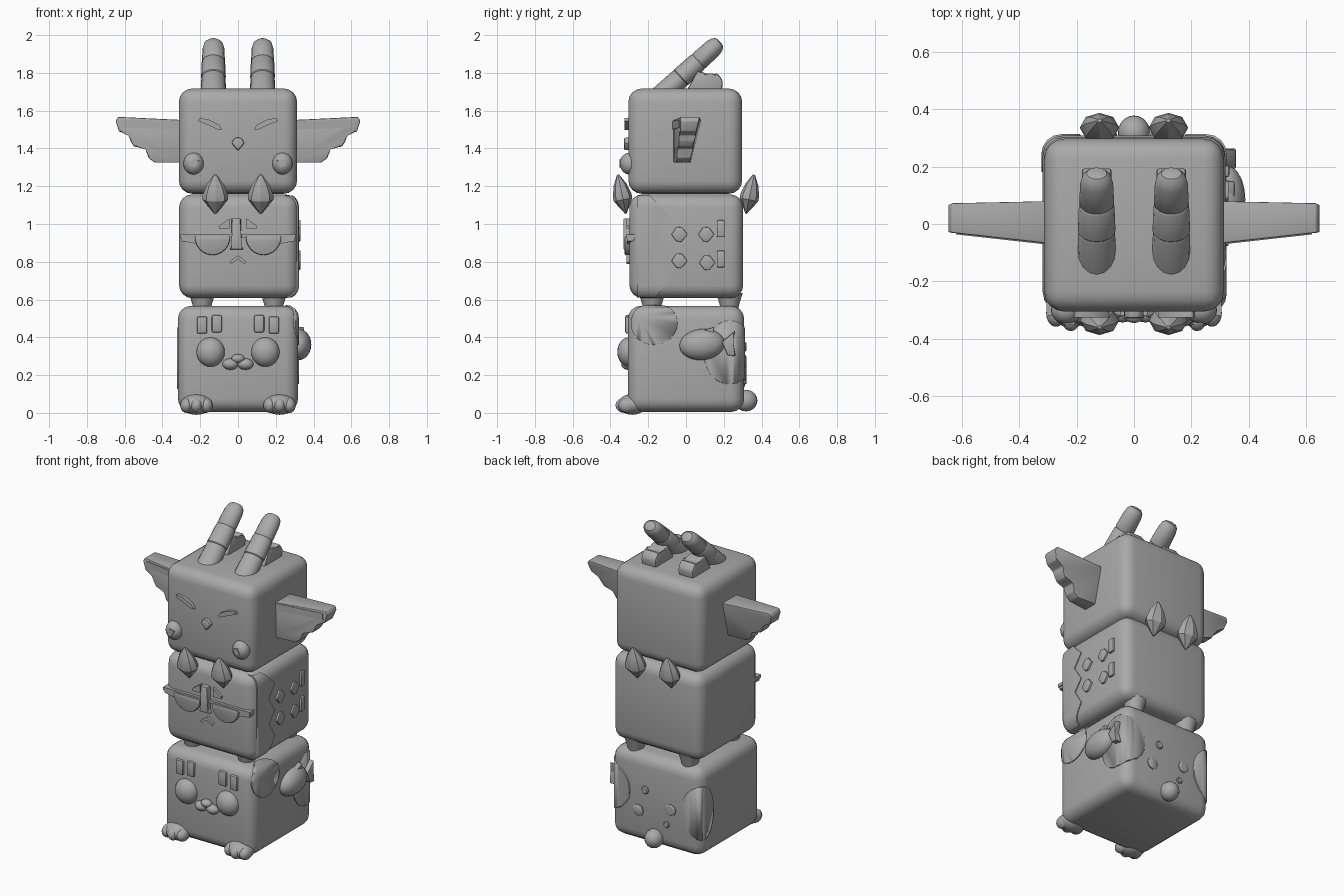
import bpy, bmesh, math
from mathutils import Vector, Matrix

if "Cube" in bpy.data.objects:
    bpy.data.objects.remove(bpy.data.objects["Cube"])

grey = bpy.data.materials.new("plain grey")
grey.diffuse_color = (0.4, 0.4, 0.4, 1)
grey.use_nodes = True
grey.node_tree.nodes["Principled BSDF"].inputs["Base Color"].default_value = grey.diffuse_color


def finish(name, bm, angle=35):
    bmesh.ops.recalc_face_normals(bm, faces=bm.faces[:])
    me = bpy.data.meshes.new(name)
    bm.to_mesh(me)
    bm.free()
    ob = bpy.data.objects.new(name, me)
    bpy.context.collection.objects.link(ob)
    me.materials.append(grey)
    bpy.ops.object.select_all(action='DESELECT')
    ob.select_set(True)
    bpy.context.view_layer.objects.active = ob
    bpy.ops.object.shade_smooth_by_angle(angle=math.radians(angle))
    return ob


def block(name, lo, hi, bevel, segs=4, angle=35):
    lo, hi = Vector(lo), Vector(hi)
    bm = bmesh.new()
    bmesh.ops.create_cube(bm, size=1)
    for v in bm.verts:
        v.co = (lo + hi) / 2 + v.co * (hi - lo)
    bmesh.ops.bevel(bm, geom=bm.edges[:], offset=bevel, segments=segs, profile=0.5, affect='EDGES')
    return finish(name, bm, angle)


def ball(name, c, r, tilt=0):
    bm = bmesh.new()
    bmesh.ops.create_uvsphere(bm, u_segments=20, v_segments=12, radius=1)
    bm.transform(Matrix.Translation(c) @ Matrix.Rotation(tilt, 4, 'X') @ Matrix.Diagonal((*r, 1)))
    return finish(name, bm)


def prism(name, pts, axis, a, b, shape=None, bevel=0):
    """Extrude a profile along y (points are x,z) or along x (points are y,z)."""
    place = (lambda p, d: (p[0], d, p[1])) if axis == 'y' else (lambda p, d: (d, p[0], p[1]))
    bm = bmesh.new()
    A = [bm.verts.new(place(p, a)) for p in pts]
    B = [bm.verts.new(place(p, b)) for p in pts]
    n = len(pts)
    bm.faces.new(A)
    bm.faces.new(B[::-1])
    for i in range(n):
        bm.faces.new((A[i], A[(i + 1) % n], B[(i + 1) % n], B[i]))
    if shape:
        for v in bm.verts:
            v.co = shape(v.co)
    if bevel:
        bmesh.ops.bevel(bm, geom=bm.edges[:], offset=bevel, segments=2, profile=0.5, affect='EDGES')
    return finish(name, bm)


def lathe(name, origin, direction, profile, sx=1, sides=16, angle=35):
    """Stack rings of (distance, radius) along a direction lying in the yz plane."""
    o, d = Vector(origin), Vector(direction).normalized()
    u = Vector((1, 0, 0))
    w = d.cross(u)
    bm = bmesh.new()
    rings = []
    for t, r in profile:
        rings.append([bm.verts.new(o + d * t + r * (u * sx * math.cos(k * math.tau / sides)
                     + w * math.sin(k * math.tau / sides))) for k in range(sides)])
    for R, S in zip(rings, rings[1:]):
        for k in range(sides):
            bm.faces.new((R[k], R[(k + 1) % sides], S[(k + 1) % sides], S[k]))
    bm.faces.new(rings[0])
    bm.faces.new(rings[-1])
    return finish(name, bm, angle)


def patch(name, lo, hi, cutter):
    """Thin raised skin over a block, kept only inside the cutter; wraps corners."""
    g = 0.005
    ob = block(name, [c - g for c in lo], [c + g for c in hi], 0.07)
    m = ob.modifiers.new("trim", 'BOOLEAN')
    m.operation, m.object, m.solver = 'INTERSECT', cutter, 'EXACT'
    bpy.ops.object.modifier_apply(modifier="trim")
    bpy.data.objects.remove(cutter)


def flip(pts, s):
    return [(x * s, z) for x, z in pts]


# three stacked rounded blocks
LOW = ((-0.318, -0.308, 0.005), (0.318, 0.308, 0.567))
MID = ((-0.312, -0.300, 0.607), (0.318, 0.303, 1.157))
TOP = ((-0.313, -0.305, 1.160), (0.313, 0.297, 1.717))
block("bottom_block", *LOW, 0.07)
block("middle_block", *MID, 0.07)
block("top_block", *TOP, 0.07)

for s in (-1, 1):
    # horns with stepped segments and a rear prong
    lathe("horn", (s * 0.13, -0.131, 1.68), (0, 0.737, 0.676),
          [(-0.03, 0.058), (0.13, 0.055), (0.14, 0.052), (0.145, 0.056), (0.26, 0.053), (0.268, 0.048),
           (0.275, 0.052), (0.37, 0.049), (0.40, 0.043), (0.417, 0.030), (0.422, 0.012)], sx=1.17)
    prism("horn_prong", [(0, 1.70), (0.06, 1.81), (0.10, 1.80), (0.13, 1.785), (0.165, 1.80),
                         (0.195, 1.76), (0.19, 1.70)], 'x', s * 0.13 - 0.052, s * 0.13 + 0.052, bevel=0.012)

    # stepped feather wings, narrowing outward and downward
    def wing(co):
        t = (abs(co.x) - 0.28) / 0.36
        h = (co.z - 1.325) / 0.24
        y = -0.07 + 0.04 * t if co.y < 0 else 0.025 + 0.06 * h - 0.012 * t
        return Vector((co.x, y, co.z))
    prism("wing", flip([(0.28, 1.55), (0.635, 1.567), (0.648, 1.545), (0.63, 1.49), (0.575, 1.472), (0.57, 1.44),
                        (0.55, 1.41), (0.485, 1.40), (0.475, 1.35), (0.44, 1.325), (0.28, 1.325)], s),
          'y', -1, 1, shape=wing, bevel=0.006)
    prism("wing_feather", flip([(0.28, 1.545), (0.62, 1.552), (0.62, 1.51), (0.28, 1.50)], s), 'y', -0.068, -0.03,
          shape=lambda c: c + Vector((0, 0.04 * (abs(c.x) - 0.28) / 0.36 - 0.006, 0)))

    # top face: slanted brows and cheeks
    prism("top_brow", flip([(0.085, 1.50), (0.10, 1.525), (0.16, 1.555), (0.205, 1.56), (0.212, 1.545),
                            (0.15, 1.52), (0.10, 1.497)], s), 'y', -0.325, -0.28)
    ball("cheek", (s * 0.235, -0.30, 1.32), (0.054, 0.05, 0.058))
    prism("cheek_mark", flip([(0.205, 1.335), (0.24, 1.345), (0.255, 1.31), (0.225, 1.30)], s), 'y', -0.351, -0.33)

    # faceted claws, front and back
    for e in (-1, 1):
        lathe("claw", (s * 0.12, e * 0.318, 1.055), (0, e * 0.2, 0.98),
              [(0, 0.004), (0.075, 0.05), (0.10, 0.05), (0.155, 0.035), (0.21, 0.006)],
              sx=1.35, sides=8, angle=25)
        # short legs between the lower blocks
        lathe("leg", (s * 0.19, 0.025 + e * 0.205, 0.545), (0, 0, 1), [(0, 0.045), (0.03, 0.052), (0.09, 0.07)])

    # middle face: sleepy half eyes under a brow bar
    arc = [(s * 0.135 + 0.095 * math.cos(a), 0.935 + 0.10 * math.sin(a))
           for a in [math.pi + k * math.pi / 12 for k in range(13)]]
    prism("half_eye", arc, 'y', -0.325, -0.27, bevel=0.008)
    prism("brow_bar", flip([(0, 0.93), (0.305, 0.925), (0.305, 0.945), (0, 0.945)], s), 'y', -0.318, -0.25)
    prism("brow_corner", flip([(0.22, 0.895), (0.30, 0.91), (0.30, 0.93), (0.22, 0.93)], s), 'y', -0.312, -0.25)
    prism("forehead_mark", flip([(0.045, 0.975), (0.10, 0.975), (0.10, 0.99), (0.045, 1.03)], s), 'y', -0.316, -0.27)
    prism("middle_mouth", flip([(0, 0.835), (0.045, 0.80), (0.035, 0.788), (0, 0.815)], s), 'y', -0.316, -0.27)

    # bottom face: ball eyes, brow tabs, muzzle and paws
    ball("eye", (s * 0.145, -0.302, 0.322), (0.076, 0.062, 0.078))
    for x, z in ((0.19, 0.465), (0.112, 0.472)):
        block("brow_tab", (s * x - 0.027, -0.322, z - 0.046), (s * x + 0.027, -0.28, z + 0.046), 0.01, 2)
    ball("muzzle", (s * 0.04, -0.308, 0.258), (0.042, 0.035, 0.03))
    ball("paw", (s * 0.22, -0.285, 0.045), (0.085, 0.075, 0.055))
    for k in (-1, 0, 1):
        ball("toe", (s * 0.22 + k * 0.052, -0.325 + 0.015 * abs(k), 0.04), (0.034, 0.048, 0.04))

prism("beak", [(-0.036, 1.43), (-0.015, 1.457), (0.015, 1.457), (0.036, 1.43), (0, 1.387)], 'y', -0.328, -0.28,
      bevel=0.008)
prism("nose_bridge", [(-0.035, 1.03), (0.015, 1.03), (0.015, 0.885), (0.03, 0.865), (-0.045, 0.865), (-0.03, 0.885)],
      'y', -0.33, -0.27, bevel=0.005)
ball("nose", (0, -0.315, 0.287), (0.036, 0.03, 0.024))
ball("tail", (0, 0.318, 0.065), (0.056, 0.06, 0.057))

# back spots on the bottom block
for x, z, r in ((0.07, 0.35, 0.025), (0.12, 0.21, 0.038), (-0.11, 0.27, 0.036), (-0.08, 0.17, 0.02)):
    lathe("back_spot", (x, 0.29, z), (0, 1, 0), [(0, r), (0.024, r), (0.03, r * 0.75)], sides=8)

# coat patches wrapping the bottom block
patch("front_patch", *LOW, ball("cutter", (0.318, -0.17, 0.475), (0.12, 0.125, 0.115)))
patch("rear_patch", *LOW, ball("cutter", (0.30, 0.23, 0.32), (0.15, 0.14, 0.17)))
patch("left_patch", *LOW, ball("cutter", (-0.31, 0.28, 0.29), (0.13, 0.10, 0.17)))

# zigzag side panel and scale marks on the middle block
zig = [(-0.19, 1.15), (-0.09, 1.05), (-0.15, 0.97), (-0.09, 0.88), (-0.145, 0.81), (-0.09, 0.72), (-0.16, 0.61)]
patch("zigzag_panel", *MID, prism("cutter", zig + [(-0.26, 0.61), (-0.26, 1.15)], 'x', 0.25, 0.4))
for y, z in ((-0.035, 0.945), (0.107, 0.945), (-0.035, 0.805), (0.112, 0.795)):
    prism("scale", [(y - 0.043, z), (y - 0.015, z + 0.04), (y + 0.015, z + 0.037), (y + 0.043, z),
                    (y + 0.01, z - 0.04), (y - 0.015, z - 0.037)], 'x', 0.28, 0.33, bevel=0.005)
for z in (0.975, 0.815):
    block("scale_tab", (0.28, 0.163, z - 0.045), (0.332, 0.205, z + 0.045), 0.008, 2)

# fish on the right side
ball("fish_body", (0.322, 0.085, 0.362), (0.066, 0.12, 0.082), tilt=0.1)
prism("fish_tail", [(0.19, 0.375), (0.26, 0.435), (0.245, 0.37), (0.265, 0.30), (0.22, 0.305)], 'x', 0.30, 0.355,
      bevel=0.006)
prism("fish_fin", [(0.07, 0.43), (0.15, 0.455), (0.14, 0.40)], 'x', 0.30, 0.35, bevel=0.004)
